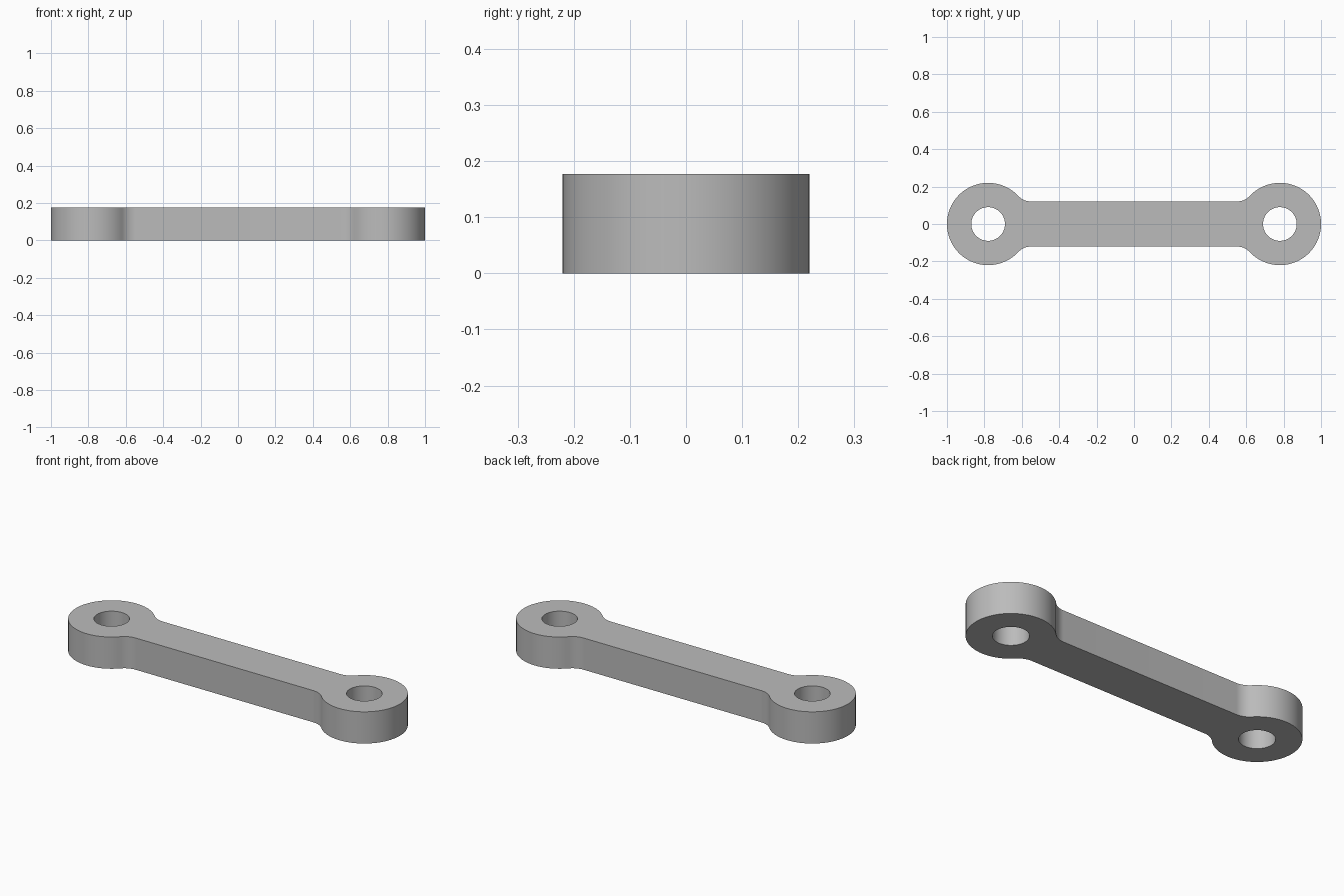
import bpy
import bmesh
from math import acos, asin, cos, pi, radians, sin

cube = bpy.data.objects.get("Cube")
if cube:
    bpy.data.objects.remove(cube, do_unlink=True)

# Main dimensions
HEIGHT = 0.177
EYE_X = 0.78        # centre of each end eye
EYE_R = 0.22
HOLE_R = 0.09
BAR_HALF = 0.12     # half width of the bar
FILLET_R = 0.10


def arc(cx, cy, r, start, end, steps):
    return [(cx + r * cos(start + (end - start) * i / steps),
             cy + r * sin(start + (end - start) * i / steps))
            for i in range(steps + 1)]


# Fillet centre lies tangent to both the bar side and the eye
reach = EYE_R + FILLET_R
rise = BAR_HALF + FILLET_R
spread = asin(rise / reach)
fillet_x = EYE_X - reach * cos(spread)
join = pi - spread

# Right half of the outline, counter-clockwise; the left half is its half turn
half = arc(fillet_x, -rise, FILLET_R, pi / 2, spread, 12)
half += arc(EYE_X, 0, EYE_R, -join, join, 80)[1:]
half += arc(fillet_x, rise, FILLET_R, -spread, -pi / 2, 12)[1:]
outline = half + [(-x, -y) for x, y in half]
holes = [arc(side * EYE_X, 0, HOLE_R, 0, 2 * pi, 64)[:-1] for side in (-1, 1)]

# Fill the profile around the holes and extrude it
bm = bmesh.new()
edges = []
for loop in [outline] + holes:
    verts = [bm.verts.new((x, y, 0)) for x, y in loop]
    edges += [bm.edges.new((verts[i - 1], verts[i])) for i in range(len(verts))]
bmesh.ops.triangle_fill(bm, edges=edges, use_beauty=True, use_dissolve=False)
solid = bmesh.ops.extrude_face_region(bm, geom=bm.faces[:], use_keep_orig=True)
top = [v for v in solid["geom"] if isinstance(v, bmesh.types.BMVert)]
bmesh.ops.translate(bm, verts=top, vec=(0, 0, HEIGHT))
bmesh.ops.recalc_face_normals(bm, faces=bm.faces[:])

mesh = bpy.data.meshes.new("link_arm")
bm.to_mesh(mesh)
bm.free()
link = bpy.data.objects.new("link_arm", mesh)
bpy.context.collection.objects.link(link)

# Plain grey material
grey = (0.50, 0.50, 0.50, 1)
mat = bpy.data.materials.new("plain grey")
mat.use_nodes = True
mat.diffuse_color = grey
mat.node_tree.nodes["Principled BSDF"].inputs["Base Color"].default_value = grey
mesh.materials.append(mat)

# Smooth curved walls, crisp rims
bpy.ops.object.select_all(action="DESELECT")
link.select_set(True)
bpy.context.view_layer.objects.active = link
bpy.ops.object.shade_smooth_by_angle(angle=radians(30))
